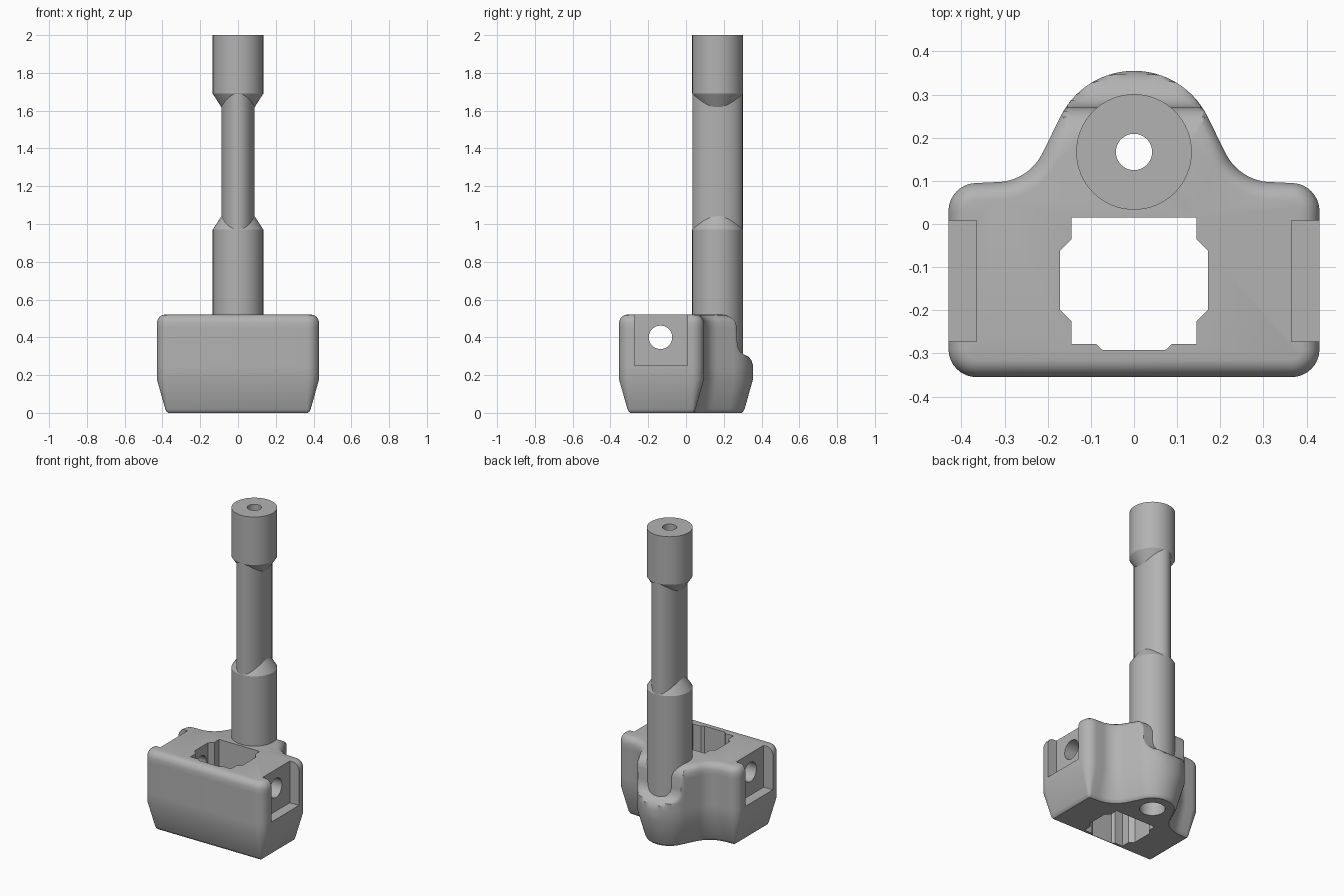
import bpy, bmesh
from math import sin, cos, pi, radians

cube = bpy.data.objects.get("Cube")
if cube:
    bpy.data.objects.remove(cube)

grey = bpy.data.materials.new("plain grey")
grey.use_nodes = True
grey.diffuse_color = (0.45, 0.45, 0.45, 1)
grey.node_tree.nodes["Principled BSDF"].inputs["Base Color"].default_value = (0.45, 0.45, 0.45, 1)

ROD_Y = 0.167
ROD_R = 0.134


def loft(name, rings):
    """Skin a stack of equal-length rings and cap both ends."""
    bm = bmesh.new()
    loops = [[bm.verts.new(p) for p in ring] for ring in rings]
    for a, b in zip(loops, loops[1:]):
        for i in range(len(a)):
            j = (i + 1) % len(a)
            bm.faces.new((a[i], a[j], b[j], b[i]))
    bm.faces.new(loops[0])
    bm.faces.new(loops[-1])
    bmesh.ops.recalc_face_normals(bm, faces=bm.faces)
    mesh = bpy.data.meshes.new(name)
    bm.to_mesh(mesh)
    bm.free()
    mesh.materials.append(grey)
    ob = bpy.data.objects.new(name, mesh)
    bpy.context.collection.objects.link(ob)
    return ob


def ellipse(rx, ry, z, n=64):
    return [(rx * cos(2 * pi * i / n), ROD_Y + ry * sin(2 * pi * i / n), z) for i in range(n)]


def turned(name, profile):
    return loft(name, [ellipse(r, r, z) for r, z in profile])


def box(name, x0, x1, y0, y1, z0, z1):
    return loft(name, [[(x0, y0, z), (x1, y0, z), (x1, y1, z), (x0, y1, z)] for z in (z0, z1)])


def cut(ob, cutters):
    bpy.context.view_layer.objects.active = ob
    for c in cutters:
        mod = ob.modifiers.new("cut", "BOOLEAN")
        mod.operation = "DIFFERENCE"
        mod.solver = "EXACT"
        mod.object = c
        bpy.ops.object.modifier_apply(modifier=mod.name)


def smooth(ob):
    bpy.ops.object.select_all(action="DESELECT")
    ob.select_set(True)
    bpy.context.view_layer.objects.active = ob
    bpy.ops.object.shade_smooth_by_angle(angle=radians(30))


def outline(inset, y_max, z):
    """Block footprint with a rear hump, drawn as arcs and mirrored."""
    def arc(cx, cy, r, a0, a1, n):
        return [(cx + r * cos(radians(a0 + (a1 - a0) * i / n)),
                 cy + r * sin(radians(a0 + (a1 - a0) * i / n))) for i in range(n + 1)]
    half = (arc(0, 0.165, 0.19 - inset, 90, 27, 14)
            + arc(0.32, 0.217, 0.12 + inset, 207, 270, 12)
            + arc(0.365, 0.03, 0.065 - inset, 90, 0, 8)
            + arc(0.365, -0.29, 0.065 - inset, 0, -90, 8))
    half[0] = (0, half[0][1])
    full = half + [(-x, y) for x, y in reversed(half[1:])]
    return [(x, min(y, y_max), z) for x, y in full]


# Main block: tapered foot, low rear hump, rounded shoulders and top edge
levels = [(0, 0.06, 1), (0.006, 0.052, 1), (0.02, 0.045, 1), (0.18, 0, 1),
          (0.25, 0, 0.355), (0.28, 0, 0.346), (0.298, 0, 0.33), (0.31, 0, 0.306),
          (0.325, 0, 0.287), (0.35, 0, 0.275), (0.38, 0, 0.27), (0.45, 0, 0.27),
          (0.48, 0, 0.262), (0.497, 0.006, 0.248), (0.509, 0.015, 0.23),
          (0.517, 0.027, 0.21), (0.52, 0.04, 0.19)]
body = loft("body_block", [outline(inset, y_max, z) for z, inset, y_max in levels])

# Notched central opening
right = [(0.145, 0.015), (0.145, -0.035), (0.172, -0.062), (0.172, -0.198),
         (0.145, -0.225), (0.145, -0.278), (0.088, -0.278), (0.073, -0.292)]
notched = right + [(-x, y) for x, y in reversed(right)]
opening = loft("opening_cutter", [[(x, y, z) for x, y in notched] for z in (-0.1, 0.7)])

# Side recesses and cross hole
recesses = [box("left_recess_cutter", 0.365, 0.6, -0.272, 0.008, 0.25, 0.7),
            box("right_recess_cutter", -0.6, -0.365, -0.272, 0.008, 0.25, 0.7)]
cross_hole = loft("cross_hole_cutter",
                  [[(x, -0.135 + 0.062 * cos(2 * pi * i / 40), 0.4 + 0.062 * sin(2 * pi * i / 40))
                    for i in range(40)] for x in (-0.6, 0.6)])

# Bore through the rod and the wider hole under it
bore = turned("bore_cutter", [(0.042, -0.1), (0.042, 2.1)])
counterbore = turned("counterbore_cutter", [(0.075, -0.1), (0.075, 0.15)])
cut(body, [opening] + recesses + [cross_hole, bore, counterbore])

# Rod: round ends with conical shoulders, flattened oval neck between
rod_parts = [
    turned("lower_rod", [(ROD_R, 0.2), (ROD_R, 0.97), (0.086, 1.045)]),
    loft("rod_neck", [ellipse(0.088, 0.1335, z) for z in (0.9, 1.75)]),
    turned("upper_rod", [(0.086, 1.615), (ROD_R, 1.69), (ROD_R, 2)]),
]
for part in rod_parts:
    cut(part, [bore])

for ob in [body] + rod_parts:
    smooth(ob)
for helper in [opening, cross_hole, bore, counterbore] + recesses:
    bpy.data.objects.remove(helper)
